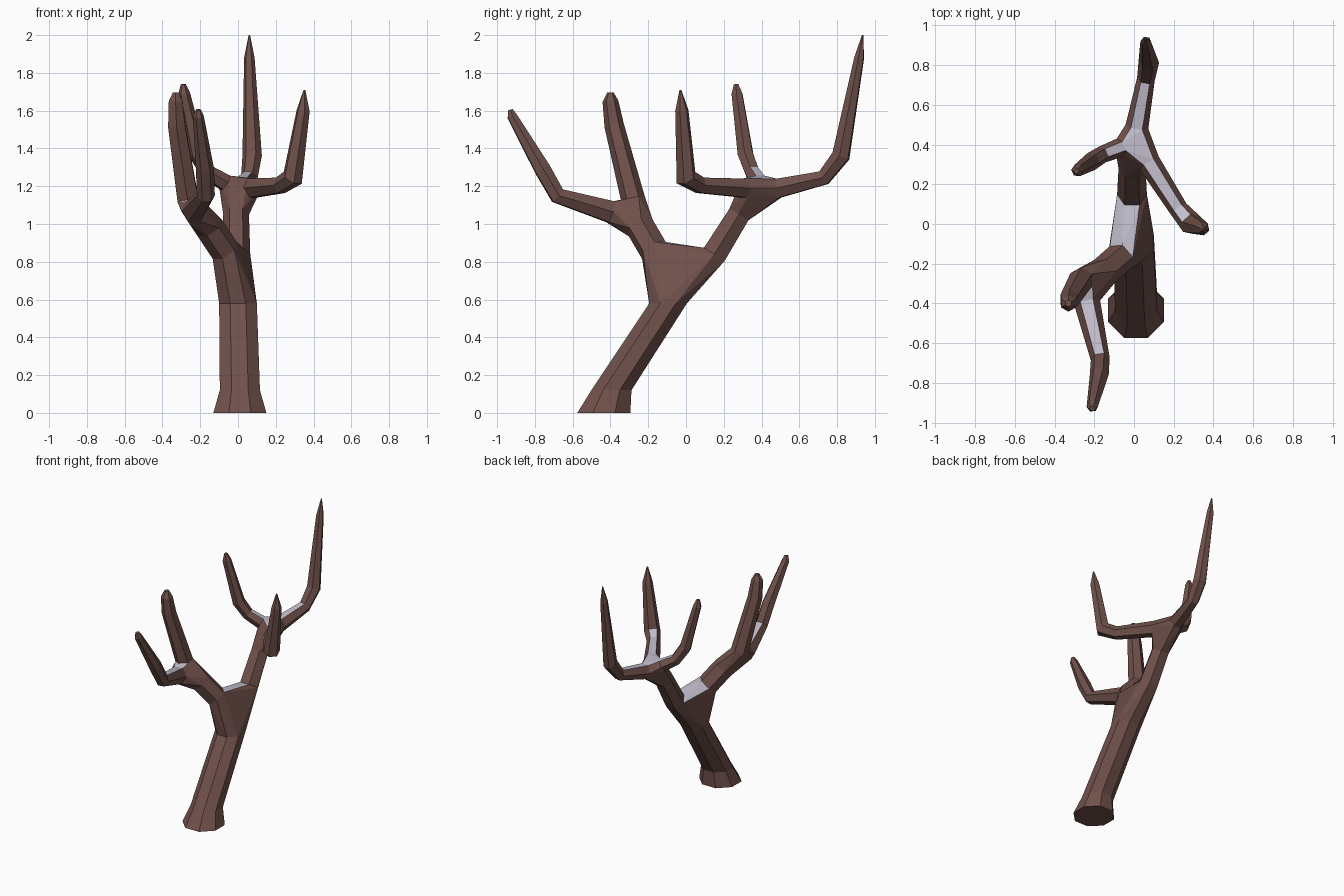
import bpy, bmesh, math
from mathutils import Vector

if "Cube" in bpy.data.objects:
    bpy.data.objects.remove(bpy.data.objects["Cube"])


def material(name, rgb):
    m = bpy.data.materials.new(name)
    m.diffuse_color = (*rgb, 1)
    m.use_nodes = True
    m.node_tree.nodes["Principled BSDF"].inputs["Base Color"].default_value = m.diffuse_color
    return m


bm = bmesh.new()
Z = Vector((0, 0, 1))


def face(verts, inside):
    """Make a face that points away from the inside point."""
    f = bm.faces.new(verts)
    f.normal_update()
    if f.normal.dot(f.calc_center_median() - inside) < 0:
        f.normal_flip()


def limb(path, sides=6, flat=False, cap_start=False, cap_end=False):
    """Faceted tube through (x, y, z, radius); returns first and last ring."""
    pts = [Vector(p[:3]) for p in path]
    rings, up = [], None
    for i, p in enumerate(pts):
        t = Vector()
        if i > 0:
            t += (p - pts[i - 1]).normalized()
        if i < len(pts) - 1:
            t += (pts[i + 1] - p).normalized()
        t = Z.copy() if flat else t.normalized()
        if up is None:
            up = Vector((0, 1, 0)) if flat else Z.copy()
        up = (up - t * up.dot(t)).normalized()
        side = t.cross(up)
        ring = []
        for k in range(sides):
            a = 2 * math.pi * (k + 0.5) / sides
            ring.append(bm.verts.new(p + (up * math.cos(a) + side * math.sin(a)) * path[i][3]))
        rings.append(ring)
    for i in range(len(rings) - 1):
        mid = (pts[i] + pts[i + 1]) / 2
        for k in range(sides):
            j = (k + 1) % sides
            face([rings[i][k], rings[i][j], rings[i + 1][j], rings[i + 1][k]], mid)
    if cap_start:
        face(rings[0], pts[1])
    if cap_end:
        face(rings[-1], pts[-2])
    return rings[0], rings[-1]


def fork(*rings):
    """Blend the open ends of several limbs with a convex joint."""
    verts = [v for r in rings for v in r]
    centre = sum((v.co for v in verts), Vector()) / len(verts)
    before = set(bm.faces)
    bmesh.ops.convex_hull(bm, input=verts, use_existing_faces=False)
    new = [f for f in bm.faces if f not in before]
    mouths = [f for f in new if any(all(v in r for v in f.verts) for r in rings)]
    for f in new:
        f.normal_update()
        if f.normal.dot(f.calc_center_median() - centre) < 0:
            f.normal_flip()
    bmesh.ops.delete(bm, geom=mouths, context='FACES_ONLY')


# Leaning trunk with a flared foot
_, trunk_top = limb([(0.01, -0.435, 0, 0.152), (0.01, -0.395, 0.12, 0.115),
                     (0.0, -0.095, 0.58, 0.108)], 8, flat=True, cap_start=True)

# Two main limbs
back_a, back_b = limb([(-0.01, 0.15, 0.84, 0.075), (-0.01, 0.28, 1.05, 0.068)])
front_a, front_b = limb([(-0.07, -0.17, 0.86, 0.078), (-0.15, -0.24, 0.98, 0.078)])

# Three branches of the back limb
tall, _ = limb([(0.015, 0.49, 1.19, 0.058), (0.06, 0.73, 1.245, 0.045), (0.075, 0.82, 1.36, 0.052),
                (0.06, 0.917, 1.88, 0.028), (0.06, 0.935, 2.0, 0.004)], cap_end=True)
right, _ = limb([(0.075, 0.31, 1.19, 0.058), (0.225, 0.075, 1.205, 0.048), (0.29, 0.0, 1.245, 0.058),
                 (0.345, -0.022, 1.6, 0.036), (0.352, -0.03, 1.71, 0.005)], cap_end=True)
left, _ = limb([(-0.07, 0.385, 1.22, 0.048), (-0.16, 0.35, 1.275, 0.043), (-0.215, 0.315, 1.37, 0.046),
                (-0.285, 0.27, 1.69, 0.032), (-0.29, 0.265, 1.74, 0.013)], cap_end=True)

# Two branches of the front limb
upright, _ = limb([(-0.265, -0.28, 1.13, 0.064), (-0.325, -0.38, 1.52, 0.052),
                   (-0.33, -0.4, 1.65, 0.042), (-0.33, -0.4, 1.695, 0.018)], cap_end=True)
low, _ = limb([(-0.235, -0.40, 1.065, 0.066), (-0.17, -0.68, 1.15, 0.048), (-0.175, -0.76, 1.29, 0.048),
               (-0.21, -0.92, 1.57, 0.029), (-0.21, -0.93, 1.605, 0.014)], cap_end=True)

# Joints
fork(trunk_top, back_a, front_a)
fork(back_b, tall, right, left)
fork(front_b, upright, low)

# Snow lies on upward faces around the forks
for f in bm.faces:
    f.normal_update()
    z = f.calc_center_median().z
    f.material_index = 1 if f.normal.z > 0.75 and 0.8 < z < 1.33 else 0
    f.smooth = False

mesh = bpy.data.meshes.new("bare_tree")
bm.to_mesh(mesh)
bm.free()
mesh.materials.append(material("brown bark", (0.162, 0.082, 0.070)))
mesh.materials.append(material("pale snow", (0.55, 0.52, 0.61)))
bpy.context.collection.objects.link(bpy.data.objects.new("bare_tree", mesh))
